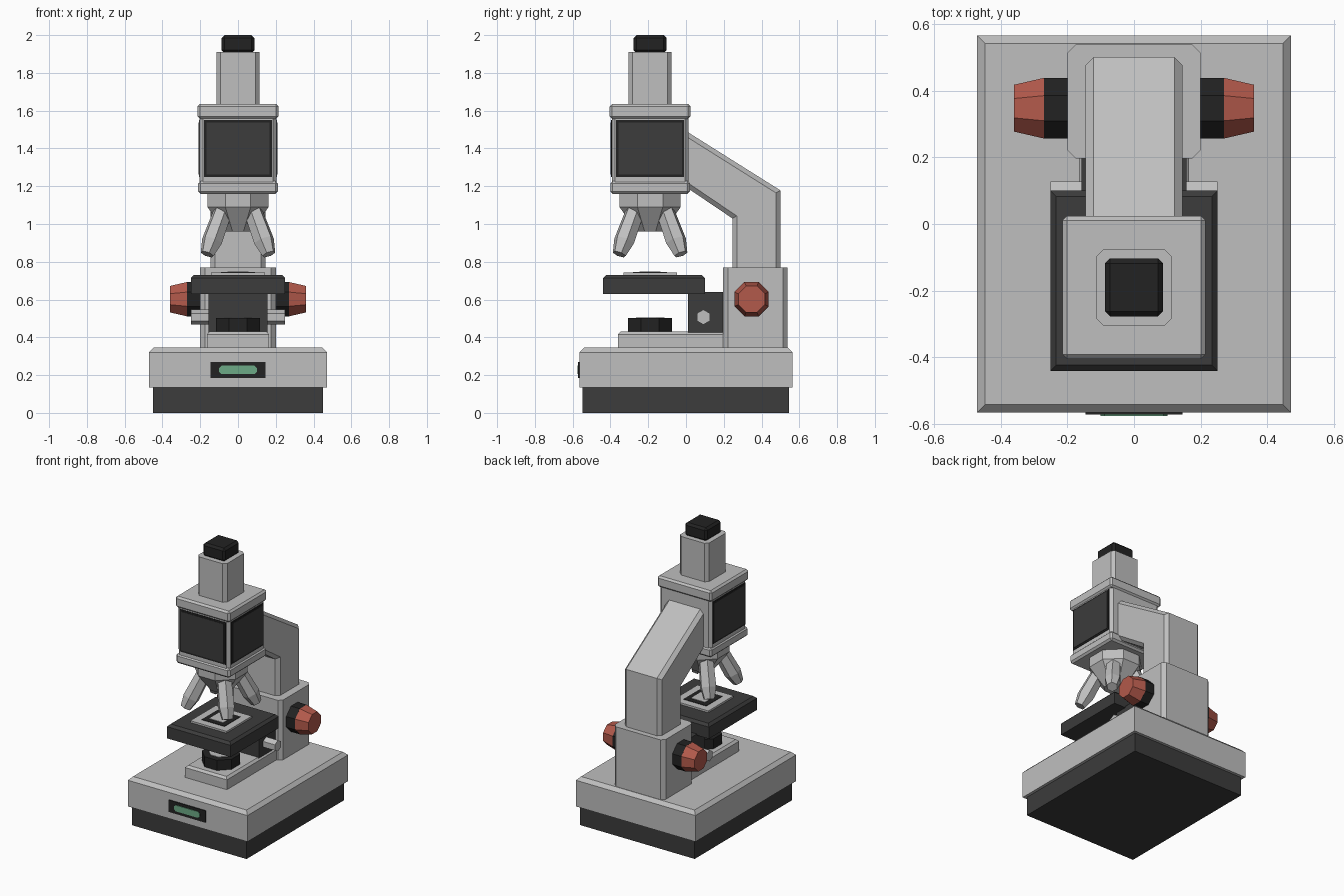
import bpy, bmesh, math
from mathutils import Vector, Matrix

if "Cube" in bpy.data.objects:
    bpy.data.objects.remove(bpy.data.objects["Cube"])


def material(name, rgb):
    m = bpy.data.materials.new(name)
    m.diffuse_color = (*rgb, 1)
    m.use_nodes = True
    m.node_tree.nodes["Principled BSDF"].inputs["Base Color"].default_value = m.diffuse_color
    return m


GREY = material("light_grey", (0.52, 0.52, 0.52))
DARK = material("dark_grey", (0.045, 0.045, 0.045))
BLACK = material("black", (0.016, 0.016, 0.016))
RED = material("brick_red", (0.45, 0.10, 0.07))
GREEN = material("soft_green", (0.15, 0.40, 0.24))
CY = -0.19  # y of the optical axis


def finish(bm, name, mat):
    bmesh.ops.recalc_face_normals(bm, faces=bm.faces)
    me = bpy.data.meshes.new(name)
    bm.to_mesh(me)
    bm.free()
    me.materials.append(mat)
    ob = bpy.data.objects.new(name, me)
    bpy.context.collection.objects.link(ob)
    return ob


def bevel(bm, edges, width):
    bmesh.ops.bevel(bm, geom=edges, offset=width, segments=1, profile=0.5, affect='EDGES')


def box(name, mat, x, y, z, width=0, rule=None):
    """Box from ranges; rule(a, b) picks the edges to chamfer."""
    bm = bmesh.new()
    bmesh.ops.create_cube(bm, size=1)
    for v in bm.verts:
        v.co = Vector(r[0] if c < 0 else r[1] for c, r in zip(v.co, (x, y, z)))
    if width:
        bevel(bm, [e for e in bm.edges if rule is None or rule(e.verts[0].co, e.verts[1].co)], width)
    return finish(bm, name, mat)


def upright(a, b):
    return abs(a.z - b.z) > 1e-4


def top_of(h):
    return lambda a, b: min(a.z, b.z) > h - 1e-4


def along_y(a, b):
    return abs(a.y - b.y) > 1e-4


def square(name, mat, half, z, width=0, rule=None):
    """Square box on the optical axis."""
    return box(name, mat, (-half, half), (CY - half, CY + half), z, width, rule)


def rod(name, mat, stations, sides):
    """Faceted rod through (point, radius) stations; even sides sit flat for octagons."""
    bm = bmesh.new()
    a, b = Vector(stations[0][0]), Vector(stations[-1][0])
    rot = (b - a).to_track_quat('Z', 'Y')
    spin = math.pi / 8 if sides == 8 else 0
    rings = []
    for p, r in stations:
        if sides == 8:
            r /= math.cos(math.pi / 8)  # radius given to the flats
        angles = [spin + math.pi / 2 + i * math.tau / sides for i in range(sides)]
        rings.append([bm.verts.new(Vector(p) + rot @ Vector((r * math.cos(t), r * math.sin(t), 0)))
                      for t in angles])
    for lo, hi in zip(rings, rings[1:]):
        for i in range(sides):
            j = (i + 1) % sides
            bm.faces.new((lo[i], lo[j], hi[j], hi[i]))
    bm.faces.new(rings[0])
    bm.faces.new(rings[-1])
    return finish(bm, name, mat)


# Base
box("base_foot", DARK, (-0.45, 0.45), (-0.547, 0.545), (0, 0.14))
box("base", GREY, (-0.47, 0.47), (-0.565, 0.565), (0.135, 0.345), 0.024, top_of(0.345))
box("base_step", GREY, (-0.165, 0.165), (-0.36, 0.21), (0.34, 0.43), 0.015, top_of(0.43))
box("display_frame", BLACK, (-0.145, 0.145), (-0.571, -0.56), (0.185, 0.27))
box("display_light", GREEN, (-0.1, 0.1), (-0.575, -0.565), (0.206, 0.25), 0.012, along_y)

# Lamp under the stage
rod("lamp_housing", BLACK, [((0, CY, 0.425), 0.116), ((0, CY, 0.502), 0.116)], 8)
rod("lamp_lens", GREY, [((0, CY, 0.495), 0.075), ((0, CY, 0.506), 0.075)], 8)

# Stage, its support and adjusting rod
box("stage_support", DARK, (-0.157, 0.157), (0.01, 0.21), (0.425, 0.64))
box("stage", DARK, (-0.25, 0.25), (-0.44, 0.1), (0.63, 0.73), 0.017, top_of(0.73))
rod("stage_rod", GREY, [((-0.25, 0.092, 0.507), 0.04), ((0.25, 0.092, 0.507), 0.04)], 6)
square("slide_plate", GREY, 0.142, (0.725, 0.743))
square("slide_frame", BLACK, 0.09, (0.74, 0.746))
square("slide_glass", GREY, 0.055, (0.742, 0.749))

# Rear block and focus knobs
box("focus_block", GREY, (-0.2, 0.2), (0.197, 0.538), (0.34, 0.77), 0.025, upright)
for side, s in (("left", -1), ("right", 1)):
    rod("knob_collar_" + side, BLACK,
        [((s * 0.19, 0.347, 0.602), 0.091), ((s * 0.27, 0.347, 0.602), 0.091)], 8)
    rod("knob_" + side, RED,
        [((s * 0.269, 0.347, 0.602), 0.091), ((s * 0.36, 0.347, 0.602), 0.07)], 8)

# Bent arm: side profile extruded across x, outline edges chamfered
profile = [(-0.06, 1.53), (0.5, 1.178), (0.5, 0.74), (0.245, 0.74), (0.245, 1.03), (-0.06, 1.236)]
bm = bmesh.new()
face = bm.faces.new([bm.verts.new((-0.145, y, z)) for y, z in profile])
ext = bmesh.ops.extrude_face_region(bm, geom=[face])
for v in ext["geom"]:
    if isinstance(v, bmesh.types.BMVert):
        v.co.x = 0.145
bevel(bm, [e for e in bm.edges if abs(e.verts[0].co.x - e.verts[1].co.x) < 1e-4], 0.024)
finish(bm, "arm", GREY)

# Head with dark panels on the front and both sides
square("head", GREY, 0.203, (1.2, 1.6), 0.018, upright)
square("head_bottom_plate", GREY, 0.211, (1.16, 1.228), 0.013)
square("head_top_plate", GREY, 0.214, (1.557, 1.636), 0.013)
for name, turn in (("front", 0), ("right", math.pi / 2), ("left", -math.pi / 2)):
    for part, mat, half, out, z in (("panel_frame_", BLACK, 0.18, 0.207, (1.25, 1.55)),
                                    ("panel_", DARK, 0.168, 0.21, (1.262, 1.538))):
        ob = box(part + name, mat, (-half, half), (-out, -0.2), z)
        ob.data.transform(Matrix.Translation((0, CY, 0)) @ Matrix.Rotation(turn, 4, 'Z'))

# Tube and eyepiece
square("tube", GREY, 0.114, (1.62, 1.91), 0.022, upright)
square("eyepiece", BLACK, 0.087, (1.905, 2.0), 0.015)

# Nosepiece and four splayed objectives
rod("nosepiece", GREY, [((0, CY, 0.96), 0.07), ((0, CY, 1.09), 0.162), ((0, CY, 1.17), 0.162)], 8)
for i, (sx, sy) in enumerate(((-1, -1), (1, -1), (1, 1), (-1, 1))):
    a = Vector((sx * 0.072, CY + sy * 0.072, 1.09))
    b = Vector((sx * 0.163, CY + sy * 0.163, 0.84))
    rod("objective_%d" % (i + 1), GREY, [(a, 0.05), (a.lerp(b, 0.72), 0.056), (b, 0.037)], 6)
